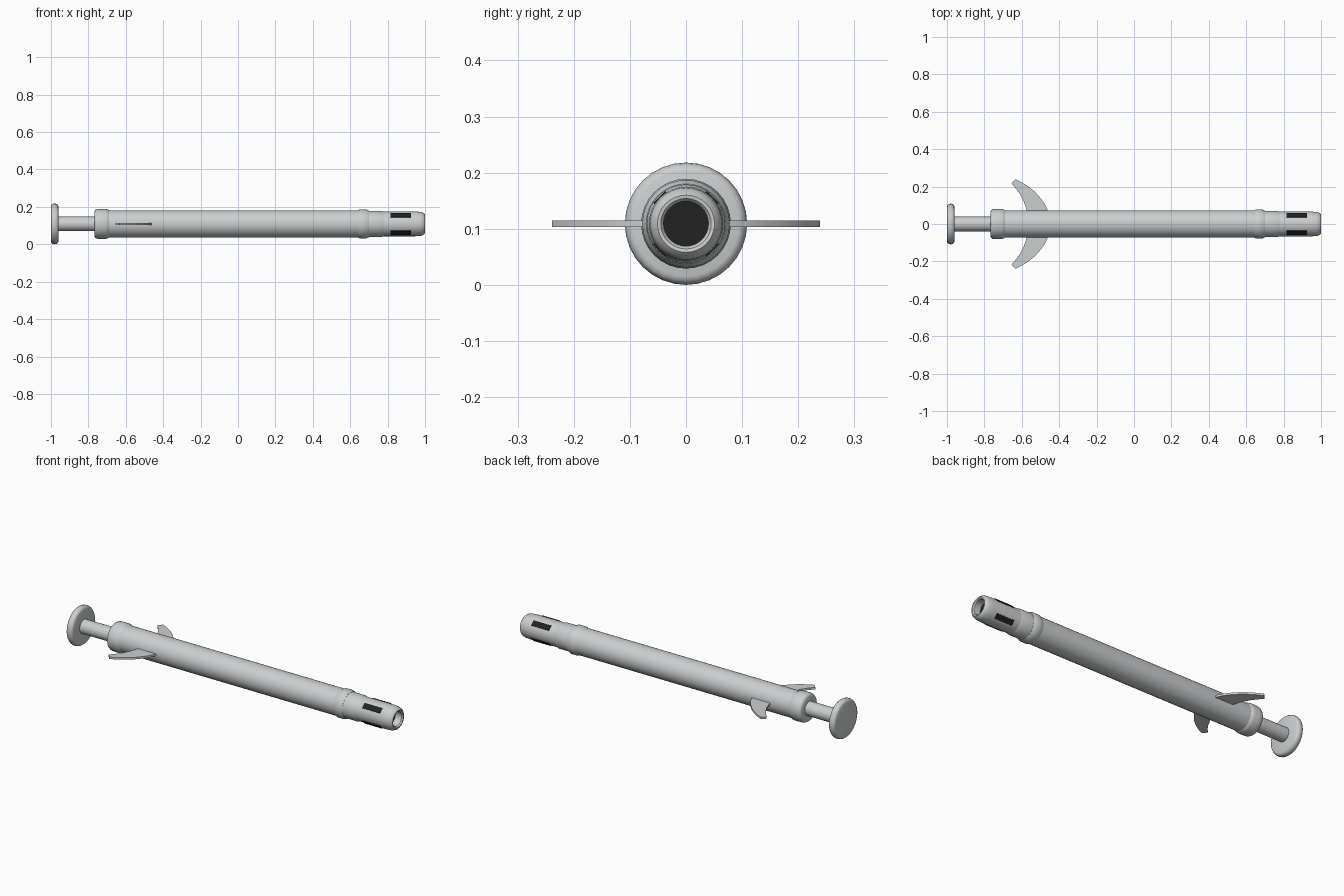
import bpy, bmesh, math
from mathutils import Matrix, Vector

cube = bpy.data.objects.get("Cube")
if cube:
    bpy.data.objects.remove(cube, do_unlink=True)

AXIS_Z = 0.109
SEGMENTS = 32


def material(name, rgb):
    m = bpy.data.materials.new(name)
    m.use_nodes = True
    m.diffuse_color = (*rgb, 1)
    m.node_tree.nodes["Principled BSDF"].inputs["Base Color"].default_value = (*rgb, 1)
    return m


plastic = material("pale grey plastic", (0.60, 0.62, 0.63))
dark = material("near black", (0.016, 0.016, 0.016))


def finish(name, bm, mat, smooth=True):
    bmesh.ops.recalc_face_normals(bm, faces=bm.faces)
    mesh = bpy.data.meshes.new(name)
    bm.to_mesh(mesh)
    bm.free()
    mesh.materials.append(mat)
    obj = bpy.data.objects.new(name, mesh)
    bpy.context.collection.objects.link(obj)
    obj.location.z = AXIS_Z
    if smooth:
        bpy.ops.object.select_all(action='DESELECT')
        obj.select_set(True)
        bpy.context.view_layer.objects.active = obj
        bpy.ops.object.shade_smooth_by_angle(angle=math.radians(35))
    return obj


def lathe(name, profile, mat):
    """Turn (x, radius) points around the long axis."""
    bm = bmesh.new()
    verts = [bm.verts.new((x, 0, r)) for x, r in profile]
    edges = [bm.edges.new(pair) for pair in zip(verts, verts[1:])]
    bmesh.ops.spin(bm, geom=verts + edges, cent=(0, 0, 0), axis=(1, 0, 0),
                   angle=math.tau, steps=SEGMENTS, use_duplicate=False)
    bmesh.ops.remove_doubles(bm, verts=bm.verts, dist=0.0001)
    return finish(name, bm, mat)


# Plunger: rounded thumb disc and rod
lathe("thumb_disc", [(-1, 0), (-1, 0.094), (-0.997, 0.102), (-0.99, 0.107),
                     (-0.98, 0.109), (-0.97, 0.107), (-0.963, 0.102),
                     (-0.96, 0.094), (-0.96, 0)], plastic)
lathe("plunger_rod", [(-0.97, 0), (-0.97, 0.039), (-0.7, 0.039), (-0.7, 0)], plastic)

# Barrel with a rounded rear cap
lathe("rear_cap", [(-0.768, 0), (-0.768, 0.066), (-0.764, 0.074), (-0.755, 0.079),
                   (-0.74, 0.08), (-0.71, 0.08), (-0.698, 0.078),
                   (-0.688, 0.071), (-0.688, 0)], plastic)
lathe("barrel", [(-0.72, 0), (-0.72, 0.073), (0.66, 0.073), (0.66, 0)], plastic)

# Front collar and stepped neck
lathe("front_collar", [(0.64, 0), (0.64, 0.072), (0.653, 0.078), (0.685, 0.078),
                       (0.7, 0.071), (0.7, 0)], plastic)
lathe("neck", [(0.69, 0), (0.69, 0.07), (0.765, 0.07), (0.78, 0.065), (0.78, 0)], plastic)

# Hollow nozzle with a rounded lip and a dark bore
lathe("nozzle", [(0.77, 0), (0.77, 0.066), (0.95, 0.066), (0.978, 0.064),
                 (0.992, 0.059), (1, 0.051), (0.999, 0.045), (0.992, 0.04),
                 (0.95, 0.04)], plastic)
lathe("nozzle_bore", [(0.949, 0), (0.949, 0.041), (0.953, 0.041), (0.953, 0)], dark)

# Four dark slots set diagonally around the nozzle
for i in range(4):
    bm = bmesh.new()
    bmesh.ops.create_cube(bm, size=1)
    bmesh.ops.scale(bm, vec=(0.11, 0.03, 0.009), verts=bm.verts)
    bmesh.ops.translate(bm, vec=(0.87, 0, 0.063), verts=bm.verts)
    turn = Matrix.Rotation(math.radians(45 + 90 * i), 3, 'X')
    bmesh.ops.rotate(bm, matrix=turn, verts=bm.verts)
    finish(f"nozzle_slot_{i + 1}", bm, dark, smooth=False)

# Pair of swept finger fins
outline = [(-0.45, 0.04), (-0.463, 0.078), (-0.48, 0.113), (-0.505, 0.145),
           (-0.53, 0.172), (-0.56, 0.197), (-0.597, 0.221), (-0.634, 0.239),
           (-0.655, 0.217), (-0.63, 0.188), (-0.608, 0.157), (-0.59, 0.122),
           (-0.575, 0.078), (-0.567, 0.04)]
for name, side in (("front_fin", -1), ("back_fin", 1)):
    bm = bmesh.new()
    face = bm.faces.new([bm.verts.new((x, side * y, -0.0055)) for x, y in outline])
    grown = bmesh.ops.extrude_face_region(bm, geom=[face])["geom"]
    bmesh.ops.translate(bm, vec=Vector((0, 0, 0.011)),
                        verts=[v for v in grown if isinstance(v, bmesh.types.BMVert)])
    finish(name, bm, plastic)
